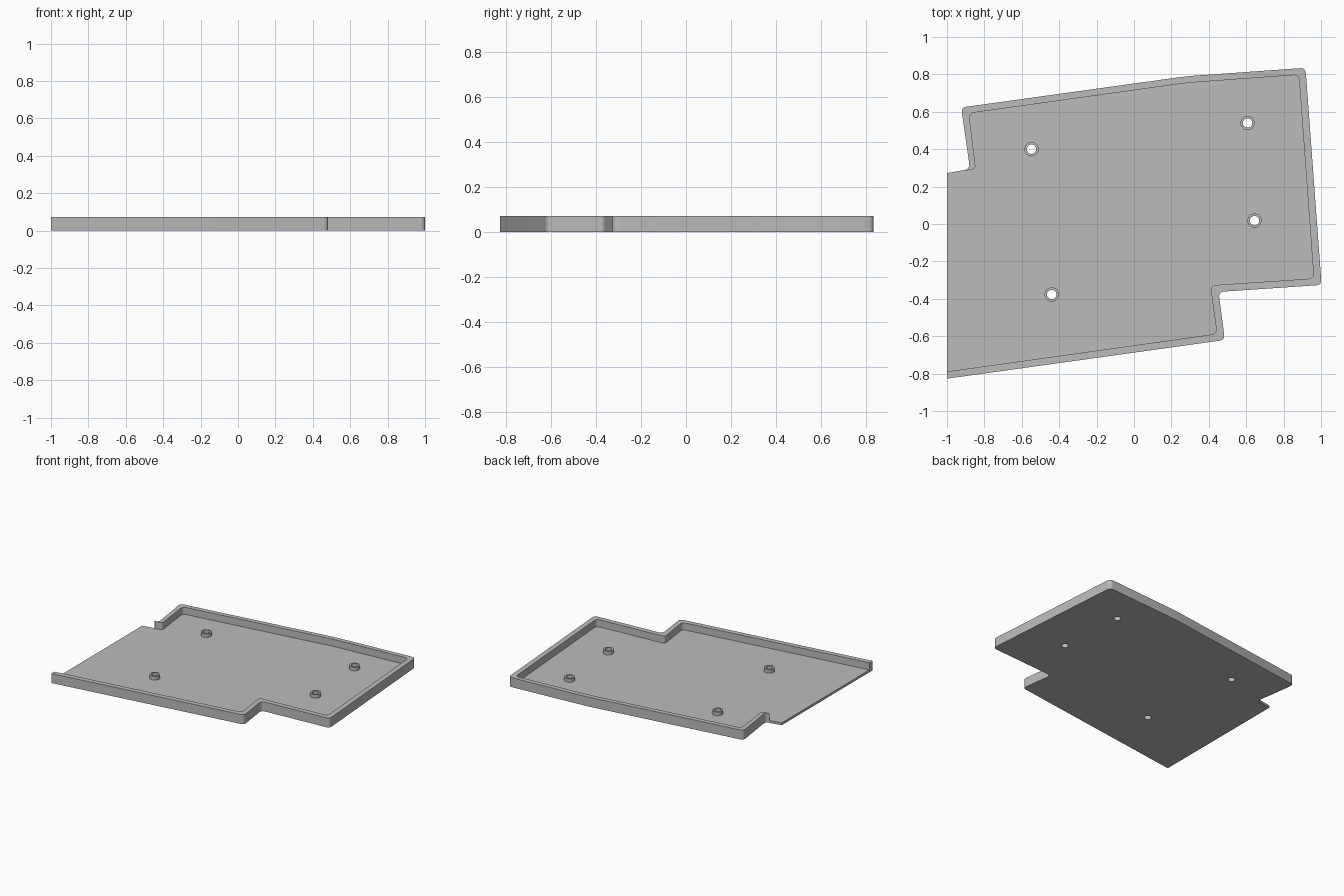
import bpy
import bmesh
from mathutils import Vector

HEIGHT, FLOOR, POST_TOP = 0.072, 0.018, 0.045

if "Cube" in bpy.data.objects:
    bpy.data.objects.remove(bpy.data.objects["Cube"], do_unlink=True)

grey = bpy.data.materials.new("plain grey")
grey.use_nodes = True
colour = (0.5, 0.5, 0.5, 1)
grey.diffuse_color = colour
grey.node_tree.nodes["Principled BSDF"].inputs["Base Color"].default_value = colour


def rounded(corners, steps=6):
    """Round each (x, y, reach) corner of a closed outline."""
    points = []
    for i, (x, y, reach) in enumerate(corners):
        p = Vector((x, y))
        if not reach:
            points.append(p)
            continue
        a = p + (Vector(corners[i - 1][:2]) - p).normalized() * reach
        b = p + (Vector(corners[(i + 1) % len(corners)][:2]) - p).normalized() * reach
        for k in range(steps + 1):
            t = k / steps
            points.append(a * (1 - t) ** 2 + p * 2 * t * (1 - t) + b * t ** 2)
    return points


def prism(name, points, low, high):
    bm = bmesh.new()
    base = bm.faces.new([bm.verts.new((p.x, p.y, low)) for p in points])
    top = bmesh.ops.extrude_face_region(bm, geom=[base])["geom"]
    bmesh.ops.translate(bm, vec=(0, 0, high - low),
                        verts=[g for g in top if isinstance(g, bmesh.types.BMVert)])
    bmesh.ops.recalc_face_normals(bm, faces=bm.faces)
    mesh = bpy.data.meshes.new(name)
    bm.to_mesh(mesh)
    bm.free()
    obj = bpy.data.objects.new(name, mesh)
    bpy.context.collection.objects.link(obj)
    mesh.materials.append(grey)
    return obj


def cylinder(name, x, y, radius, low, high):
    bpy.ops.mesh.primitive_cylinder_add(vertices=32, radius=radius, depth=high - low,
                                        location=(x, y, (low + high) / 2))
    obj = bpy.context.object
    obj.name = name
    obj.data.materials.append(grey)
    return obj


def combine(target, tool, operation):
    mod = target.modifiers.new("combine", "BOOLEAN")
    mod.operation, mod.solver, mod.object = operation, "EXACT", tool
    bpy.context.view_layer.objects.active = target
    bpy.ops.object.modifier_apply(modifier=mod.name)
    bpy.data.objects.remove(tool, do_unlink=True)


# Outer slab, and the pocket that leaves a thin floor and a rim
R = 0.03
outline = [(-1, -0.827, 0), (0.486, -0.62, R), (0.452, -0.363, R), (1.003, -0.326, R),
           (0.917, 0.835, R), (0.28, 0.79, 0.06), (-0.924, 0.623, R),
           (-0.877, 0.294, R), (-1, 0.272, 0)]
pocket = [(-1.1, -0.803, 0), (0.443, -0.587, R), (0.408, -0.328, R), (0.961, -0.291, R),
          (0.881, 0.798, R), (0.28, 0.754, 0.06), (-0.882, 0.592, R),
          (-0.846, 0.295, 0.02), (-0.9, 0.285, 0), (-1.1, 0.38, 0)]
tray = prism("tray", rounded(outline), 0, HEIGHT)
combine(tray, prism("pocket_cutter", rounded(pocket), FLOOR, HEIGHT * 2), "DIFFERENCE")

# Screw posts with holes right through the floor
for x, y in [(-0.548, 0.4), (0.607, 0.54), (0.644, 0.018), (-0.44, -0.377)]:
    combine(tray, cylinder("screw_post", x, y, 0.038, FLOOR / 2, POST_TOP), "UNION")
    combine(tray, cylinder("hole_cutter", x, y, 0.025, -0.1, 0.2), "DIFFERENCE")

bpy.ops.object.select_all(action="DESELECT")
tray.select_set(True)
bpy.context.view_layer.objects.active = tray
bpy.ops.object.shade_smooth_by_angle(angle=0.52)
